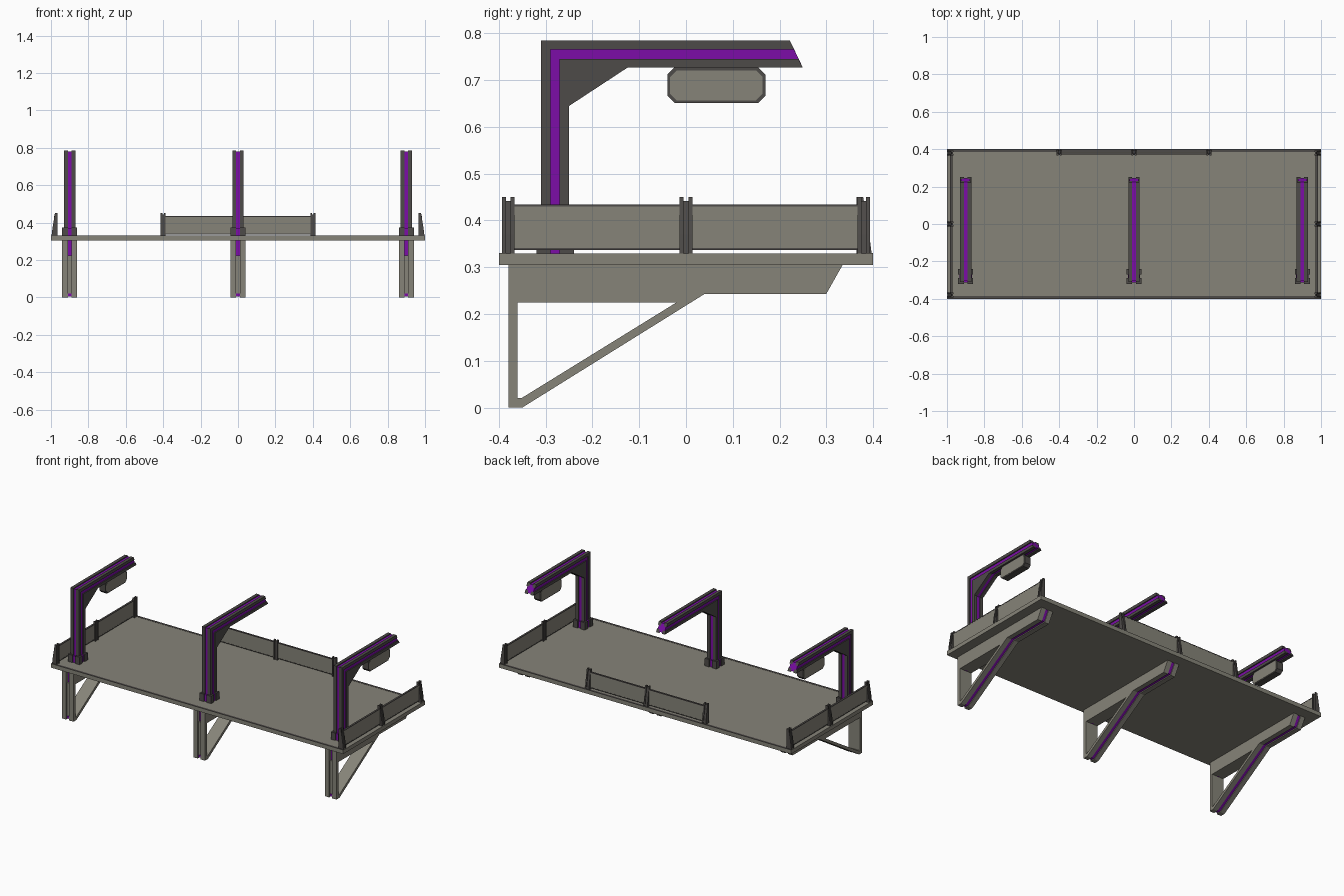
import bpy, bmesh

if "Cube" in bpy.data.objects:
    bpy.data.objects.remove(bpy.data.objects["Cube"])

def material(name, rgb):
    m = bpy.data.materials.new(name)
    m.diffuse_color = (*rgb, 1)
    m.use_nodes = True
    m.node_tree.nodes["Principled BSDF"].inputs["Base Color"].default_value = m.diffuse_color
    return m

GREY, DARK, PURPLE = 0, 1, 2
MATS = [material("warm_grey", (0.24, 0.23, 0.19)),
        material("dark_grey", (0.076, 0.07, 0.066)),
        material("purple", (0.20, 0.004, 0.39))]

def prism(bm, pts, a, b, mat, axis='x', flip=1):
    """Extrude a 2D profile (second coordinate is z) along x or y."""
    def co(p, t):
        return (flip * t, p[0], p[1]) if axis == 'x' else (flip * p[0], t, p[1])
    lo = [bm.verts.new(co(p, a)) for p in pts]
    hi = [bm.verts.new(co(p, b)) for p in pts]
    n = len(pts)
    faces = [bm.faces.new(lo), bm.faces.new(hi[::-1])]
    for i in range(n):
        j = (i + 1) % n
        faces.append(bm.faces.new((lo[i], hi[i], hi[j], lo[j])))
    for f in faces:
        f.material_index = mat

def rect(p0, p1, z0, z1):
    return [(p0, z0), (p1, z0), (p1, z1), (p0, z1)]

def finish(bm, name):
    bmesh.ops.recalc_face_normals(bm, faces=bm.faces[:])
    me = bpy.data.meshes.new(name)
    bm.to_mesh(me)
    bm.free()
    for m in MATS:
        me.materials.append(m)
    ob = bpy.data.objects.new(name, me)
    bpy.context.collection.objects.link(ob)
    return ob

# Deck with dark edge strips
bm = bmesh.new()
prism(bm, rect(-0.4, 0.4, 0.305, 0.329), -1, 1, GREY)
for s in (-1, 1):
    prism(bm, rect(s * 0.386, s * 0.4, 0.328, 0.33), -1, 1, DARK)
finish(bm, "deck")

# Overhead arm: four dark corner rails around a recessed purple core
def arm(cx, name):
    bm = bmesh.new()
    outer = [(-.31, .33), (-.31, .785), (.222, .785), (.231, .766), (-.29, .766), (-.29, .33)]
    inner = [(-.27, .33), (-.27, .745), (.241, .745), (.25, .727), (-.125, .727),
             (-.25, .645), (-.25, .33)]
    side = [(-.29, .33), (-.29, .766), (.231, .766), (.241, .745), (-.27, .745), (-.27, .33)]
    core = [(-.304, .33), (-.304, .779), (.225, .779), (.247, .733), (-.127, .733),
            (-.256, .648), (-.256, .33)]
    for s in (-1, 1):
        prism(bm, outer, cx + s * .01, cx + s * .03, DARK)
        prism(bm, inner, cx + s * .01, cx + s * .03, DARK)
        prism(bm, side, cx + s * .009, cx + s * .024, PURPLE)
        # corner blocks of the foot collar
        for y0, y1 in ((-.32, -.29), (-.27, -.24)):
            prism(bm, rect(y0, y1, .329, .375), cx + s * .01, cx + s * .04, DARK)
    prism(bm, core, cx - .01, cx + .01, PURPLE)
    # purple infill of the collar grooves
    prism(bm, rect(-.313, -.247, .329, .37), cx - .01, cx + .01, PURPLE)
    prism(bm, rect(-.29, -.27, .329, .37), cx - .033, cx + .033, PURPLE)
    finish(bm, name)

# Support bracket: bar, leg and brace with a purple strip in the lower groove
def bracket(cx, name):
    bm = bmesh.new()
    bar = [(-.38, .305), (.335, .305), (.30, .243), (.04, .243), (.011, .225), (-.38, .225)]
    leg = [(-.38, .225), (-.36, .225), (-.36, .02), (-.35, 0), (-.38, 0)]
    brace = [(-.36, .02), (-.352, .02), (-.02, .225), (.011, .225), (-.35, 0)]
    for s in (-1, 1):
        for p in (bar, leg, brace):
            prism(bm, p, cx + s * .01, cx + s * .04, GREY)
    # recessed middle
    prism(bm, [(-.355, .305), (.323, .305), (.294, .254), (.038, .254), (-.008, .225),
               (-.355, .225)], cx - .01, cx + .01, GREY)
    prism(bm, rect(-.37, -.36, .02, .225), cx - .01, cx + .01, GREY)
    prism(bm, [(-.36, .02), (-.352, .02), (-.02, .225), (-.008, .225), (-.345, .015)],
          cx - .01, cx + .01, GREY)
    # purple strips
    prism(bm, [(-.374, .006), (-.374, .02), (-.342, .02), (.037, .256), (.294, .256), (.323, .305),
               (.33, .305), (.298, .249), (.039, .249), (-.35, .006)],
          cx - .01, cx + .01, PURPLE)
    prism(bm, rect(-.36, -.352, .225, .305), cx - .01, cx + .01, PURPLE)
    finish(bm, name)

for cx, side in ((-.9, "left"), (0, "centre"), (.9, "right")):
    arm(cx, side + "_arm")
    bracket(cx, side + "_bracket")

# Hanging lamps under the two outer arms
def octagon(y0, y1, z0, z1, c):
    return [(y0 + c, z0), (y1 - c, z0), (y1, z0 + c), (y1, z1 - c),
            (y1 - c, z1), (y0 + c, z1), (y0, z1 - c), (y0, z0 + c)]

for cx, side in ((-.9, "left"), (.9, "right")):
    bm = bmesh.new()
    prism(bm, octagon(-.04, .17, .651, .728, .016), cx - .02, cx + .02, DARK)
    prism(bm, octagon(-.034, .164, .657, .721, .014), cx - .022, cx + .022, GREY)
    finish(bm, side + "_lamp")

# Railings: tapered notched posts with framed panels between them
def railing(name, base, axis, centres, flip=1):
    bm = bmesh.new()
    def post(top):
        return [(base - .035, .329), (base - .003, .329), (base - .008, .37),
                (base - .021, top), (base - .035, top)]
    for c in centres:
        prism(bm, post(.45), c - .0135, c - .005, DARK, axis, flip)
        prism(bm, post(.45), c + .005, c + .0135, DARK, axis, flip)
        prism(bm, [(p - (.004 if p > base - .03 else -.004), z) for p, z in post(.442)],
              c - .005, c + .005, DARK, axis, flip)
    for a, b in zip(centres, centres[1:]):
        a, b = a + .0135, b - .0135
        prism(bm, rect(base - .028, base - .018, .341, .430), a, b, GREY, axis, flip)
        for z0, z1 in ((.337, .341), (.430, .434)):
            prism(bm, rect(base - .029, base - .017, z0, z1), a, b, DARK, axis, flip)
    finish(bm, name)

railing("back_railing", .4, 'x', (-.4, 0, .4))
railing("right_railing", 1, 'y', (-.38, 0, .38))
railing("left_railing", 1, 'y', (-.38, 0, .38), -1)
